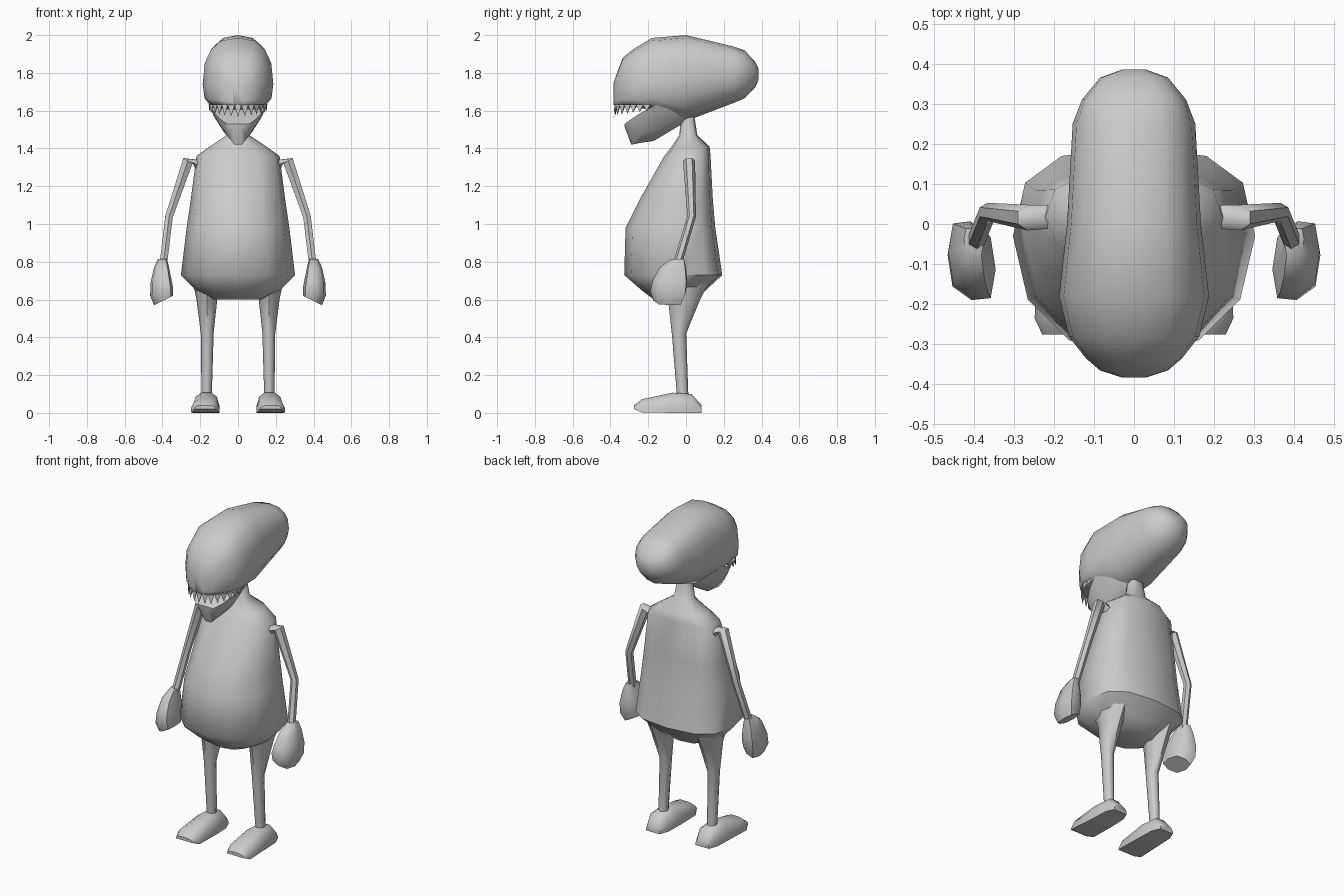
import bpy, bmesh, math
from mathutils import Vector

if "Cube" in bpy.data.objects:
    bpy.data.objects.remove(bpy.data.objects["Cube"])

grey = bpy.data.materials.new("plain_grey")
grey.diffuse_color = (0.6, 0.6, 0.6, 1)
grey.use_nodes = True
grey.node_tree.nodes["Principled BSDF"].inputs["Base Color"].default_value = grey.diffuse_color


def finish(name, bm, mirror=False, angle=50):
    bmesh.ops.recalc_face_normals(bm, faces=bm.faces)
    me = bpy.data.meshes.new(name)
    bm.to_mesh(me)
    bm.free()
    me.materials.append(grey)
    ob = bpy.data.objects.new(name, me)
    bpy.context.collection.objects.link(ob)
    bpy.ops.object.select_all(action='DESELECT')
    ob.select_set(True)
    bpy.context.view_layer.objects.active = ob
    bpy.ops.object.shade_smooth_by_angle(angle=math.radians(angle))
    if mirror:
        ob.modifiers.new("Mirror", 'MIRROR')
    return ob


def loft(name, rings, mirror=False, angle=50):
    """Skin a list of equal-length point rings and cap both ends."""
    bm = bmesh.new()
    vs = [[bm.verts.new(p) for p in r] for r in rings]
    n = len(vs[0])
    for a, b in zip(vs, vs[1:]):
        for i in range(n):
            j = (i + 1) % n
            bm.faces.new((a[i], a[j], b[j], b[i]))
    bm.faces.new(vs[0])
    bm.faces.new(vs[-1])
    return finish(name, bm, mirror, angle)


def oval(n, w, lo, hi, e_lo=2.0, e_hi=2.0):
    """Rounded outline: half width w, extents lo and hi, roundness per half."""
    pts = []
    for k in range(n):
        t = 2 * math.pi * k / n
        c, s = math.cos(t), math.sin(t)
        e = 2 / (e_hi if s > 0 else e_lo)
        pts.append((w * math.copysign(abs(c) ** e, c),
                    math.copysign(abs(s) ** e, s) * (hi if s > 0 else lo)))
    return pts


# Torso and neck: z, centre y, half width, front extent, back extent
body = [(0.60, -0.05, 0.13, 0.12, 0.11), (0.645, -0.04, 0.22, 0.19, 0.14),
        (0.73, -0.03, 0.302, 0.297, 0.222), (0.98, -0.02, 0.272, 0.30, 0.175),
        (1.13, 0.0, 0.25, 0.245, 0.142), (1.36, 0.02, 0.22, 0.135, 0.11),
        (1.41, 0.02, 0.15, 0.095, 0.105), (1.47, 0.01, 0.06, 0.045, 0.05),
        (1.60, 0.01, 0.038, 0.035, 0.03)]
loft("torso", [[(x, cy + y, z) for x, y in oval(12, w, f, b, 2.2, 2.7)]
               for z, cy, w, f, b in body])

# Upper head: y, half width, bottom z, widest z, top z, underside squareness
head = [(0.385, 0.03, 1.765, 1.79, 1.82, 2), (0.365, 0.085, 1.72, 1.80, 1.86, 2),
        (0.31, 0.13, 1.665, 1.80, 1.92, 2), (0.25, 0.153, 1.64, 1.79, 1.94, 2),
        (0.0, 0.167, 1.545, 1.76, 2.0, 2), (-0.18, 0.187, 1.60, 1.74, 1.985, 3),
        (-0.28, 0.163, 1.625, 1.73, 1.925, 5), (-0.335, 0.12, 1.625, 1.73, 1.88, 5),
        (-0.365, 0.085, 1.625, 1.72, 1.80, 5), (-0.383, 0.03, 1.63, 1.70, 1.75, 4)]
loft("upper_head", [[(x, y, c + z) for x, z in oval(16, w, c - lo, hi - c, e, 2.5)]
                    for y, w, lo, c, hi, e in head])

# Lower jaw: y, half width, bottom z, top z (wide rim tapering to a keel)
jaw = [(0.03, 0.12, 1.56, 1.68), (-0.17, 0.15, 1.44, 1.625),
       (-0.24, 0.125, 1.43, 1.588), (-0.29, 0.095, 1.42, 1.555),
       (-0.325, 0.06, 1.515, 1.53)]
rings = []
for y, w, lo, hi in jaw:
    h = hi - lo
    half = [(w, hi), (w * 0.85, hi - 0.3 * h), (w * 0.52, hi - 0.72 * h),
            (w * 0.2, lo)]
    rings.append([(x, y, z) for x, z in half] + [(-x, y, z) for x, z in half[::-1]])
loft("lower_jaw", rings)

# Teeth: zigzag fringe along the lip, longer toward the front
lip = [Vector(p) for p in ((0.155, -0.19), (0.15, -0.27), (0.105, -0.335),
                           (0.07, -0.366), (0, -0.383))]
lip += [Vector((-p.x, p.y)) for p in lip[-2::-1]]
lens = [(b - a).length for a, b in zip(lip, lip[1:])]


def on_lip(t):
    d = t * sum(lens)
    for a, b, s in zip(lip, lip[1:], lens):
        if d <= s:
            return a.lerp(b, d / s)
        d -= s
    return lip[-1]


bm = bmesh.new()
count = 15
for k in range(count):
    p, m, q = (on_lip((k + s) / count) for s in (0, 0.5, 1))
    front = 1 - abs(2 * (k + 0.5) / count - 1)
    tip = 1.60 - 0.035 * front
    out = [bm.verts.new((v.x, v.y, z)) for v, z in ((p, 1.632), (m, tip), (q, 1.632))]
    inn = [bm.verts.new((v.x * 0.93, v.y + 0.008, z)) for v, z in ((p, 1.632), (q, 1.632))]
    bm.faces.new(out)
    bm.faces.new((inn[0], inn[1], out[1]))
    bm.faces.new((out[0], out[1], inn[0]))
    bm.faces.new((out[1], out[2], inn[1]))
    bm.faces.new((out[0], inn[0], inn[1], out[2]))
finish("teeth", bm, angle=20)


def tube(name, stations, n=6):
    """Tapered limb through (x, y, z, radius) stations."""
    pts = [Vector(s[:3]) for s in stations]
    rings = []
    for i, p in enumerate(pts):
        a, b = pts[max(i - 1, 0)], pts[min(i + 1, len(pts) - 1)]
        d = (b - a).normalized()
        u = Vector((0, 1, 0))
        u = (u - d * u.dot(d)).normalized()
        v = d.cross(u)
        rings.append([p + stations[i][3] * (u * math.cos(2 * math.pi * k / n)
                      + v * math.sin(2 * math.pi * k / n)) for k in range(n)])
    loft(name, rings, True)


tube("arms", [(0.215, 0.018, 1.315, 0.03), (0.265, 0.016, 1.335, 0.032),
              (0.365, 0.03, 1.04, 0.023), (0.395, -0.045, 0.79, 0.023)])

# Hands: z, centre x, centre y, half width, half depth, slope across x
hand = [(0.815, 0.40, -0.045, 0.024, 0.035, 0), (0.77, 0.405, -0.07, 0.04, 0.07, 0),
        (0.70, 0.408, -0.085, 0.055, 0.092, -0.2), (0.645, 0.405, -0.095, 0.06, 0.095, -0.4),
        (0.595, 0.395, -0.098, 0.05, 0.075, -0.5)]
loft("hands", [[(cx + x, cy + y + 0.3 * x, z + sl * x)
                for x, y in oval(8, w, d, d, 3, 3)]
               for z, cx, cy, w, d, sl in hand], True)

# Legs: z, centre x, centre y, half width, half depth
leg = [(0.70, 0.165, -0.005, 0.075, 0.13), (0.60, 0.165, -0.01, 0.055, 0.085),
       (0.42, 0.163, -0.037, 0.034, 0.038), (0.08, 0.166, -0.017, 0.027, 0.03)]
loft("legs", [[(cx + x, cy + y, z) for x, y in oval(8, w, d, d)]
              for z, cx, cy, w, d in leg], True)

# Feet: y, half width, sole z, top z
foot = [(0.083, 0.045, 0.0, 0.04), (0.03, 0.066, 0.0, 0.10),
        (-0.07, 0.07, 0.0, 0.107), (-0.235, 0.075, 0.003, 0.072),
        (-0.275, 0.055, 0.02, 0.04)]
rings = []
for y, w, lo, hi in foot:
    half = [(w, lo), (w, lo + 0.35 * (hi - lo)), (w * 0.8, lo + 0.8 * (hi - lo)),
            (w * 0.4, hi)]
    cx = 0.168 + max(0, -y - 0.07) * 0.03
    rings.append([(cx + x, y, z) for x, z in half]
                 + [(cx - x, y, z) for x, z in half[::-1]])
loft("feet", rings, True)
